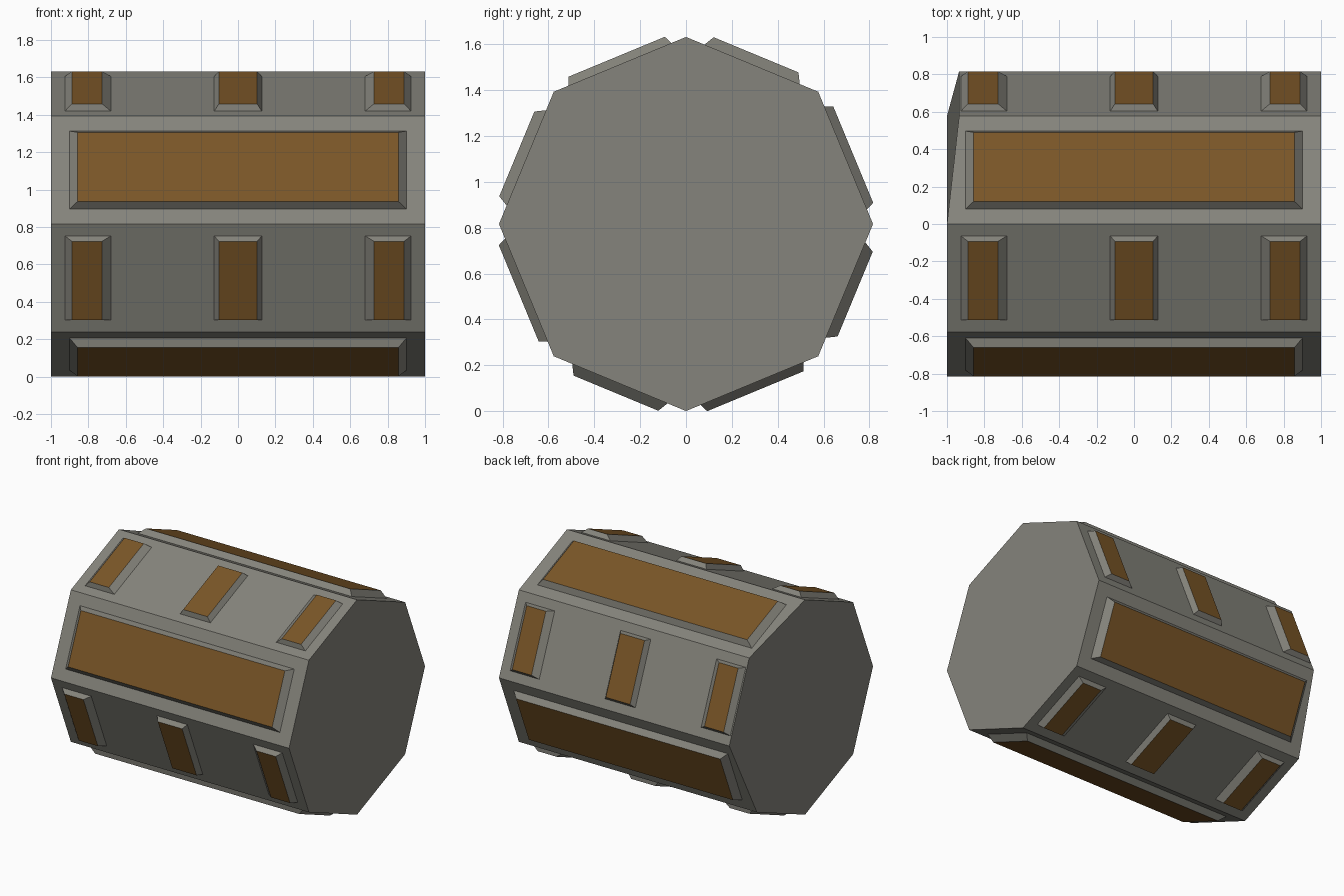
import bpy
import bmesh
from math import cos, sin, radians
from mathutils import Vector

cube = bpy.data.objects.get("Cube")
if cube:
    bpy.data.objects.remove(cube, do_unlink=True)

RADIUS = 0.816
APOTHEM = RADIUS * cos(radians(22.5))
CENTRE = Vector((0, 0, RADIUS))


def material(name, rgb):
    mat = bpy.data.materials.new(name)
    mat.use_nodes = True
    mat.diffuse_color = (*rgb, 1)
    bsdf = mat.node_tree.nodes["Principled BSDF"]
    bsdf.inputs["Base Color"].default_value = (*rgb, 1)
    bsdf.inputs["Roughness"].default_value = 0.8
    return mat


grey = material("stone_grey", (0.235, 0.23, 0.2))
brown = material("warm_brown", (0.195, 0.092, 0.02))


def finish(name, bm, materials):
    bmesh.ops.recalc_face_normals(bm, faces=bm.faces)
    mesh = bpy.data.meshes.new(name)
    bm.to_mesh(mesh)
    bm.free()
    for mat in materials:
        mesh.materials.append(mat)
    obj = bpy.data.objects.new(name, mesh)
    bpy.context.collection.objects.link(obj)
    return obj


def bridge(bm, a, b):
    for i in range(len(a)):
        j = (i + 1) % len(a)
        bm.faces.new((a[i], a[j], b[j], b[i]))


def raised_panel(name, angle, outer, inner, half_outer, half_inner, height):
    """Bevelled block on one barrel side; outer and inner are x ranges."""
    normal = Vector((0, cos(angle), sin(angle)))
    across = Vector((0, -sin(angle), cos(angle)))
    bm = bmesh.new()

    def ring(xs, half, lift):
        corners = ((xs[0], -half), (xs[1], -half), (xs[1], half), (xs[0], half))
        return [bm.verts.new(CENTRE + normal * (APOTHEM + lift) + across * t
                             + Vector((x, 0, 0))) for x, t in corners]

    base = ring(outer, half_outer, 0)
    top = ring(inner, half_inner, height)
    bridge(bm, base, top)
    bm.faces.new(base)
    bm.faces.new(top).material_index = 1
    finish(name, bm, (grey, brown))


# Eight-sided body, with two back corners of one end pulled inward
bm = bmesh.new()
ends = []
for side in (-1, 1):
    ring = []
    for k in range(8):
        a = radians(45 * k)
        x = -0.935 if side < 0 and k < 2 else side
        ring.append(bm.verts.new(CENTRE + Vector((x, RADIUS * cos(a), RADIUS * sin(a)))))
    ends.append(ring)
    bm.faces.new(ring)
bridge(bm, *ends)
finish("body", bm, (grey,))

# Sides alternate between three short panels and one long panel
for k in range(8):
    angle = radians(22.5 + 45 * k)
    if k % 2:
        raised_panel(f"long_panel_{k}", angle, (-0.9, 0.9), (-0.857, 0.857),
                     0.225, 0.2, 0.045)
    else:
        short = (("right", (-0.925, -0.68), (-0.888, -0.727)),
                 ("middle", (-0.127, 0.127), (-0.102, 0.102)),
                 ("left", (0.68, 0.925), (0.727, 0.888)))
        for label, outer, inner in short:
            raised_panel(f"short_panel_{label}_{k}", angle, outer, inner,
                         0.243, 0.227, 0.036)
